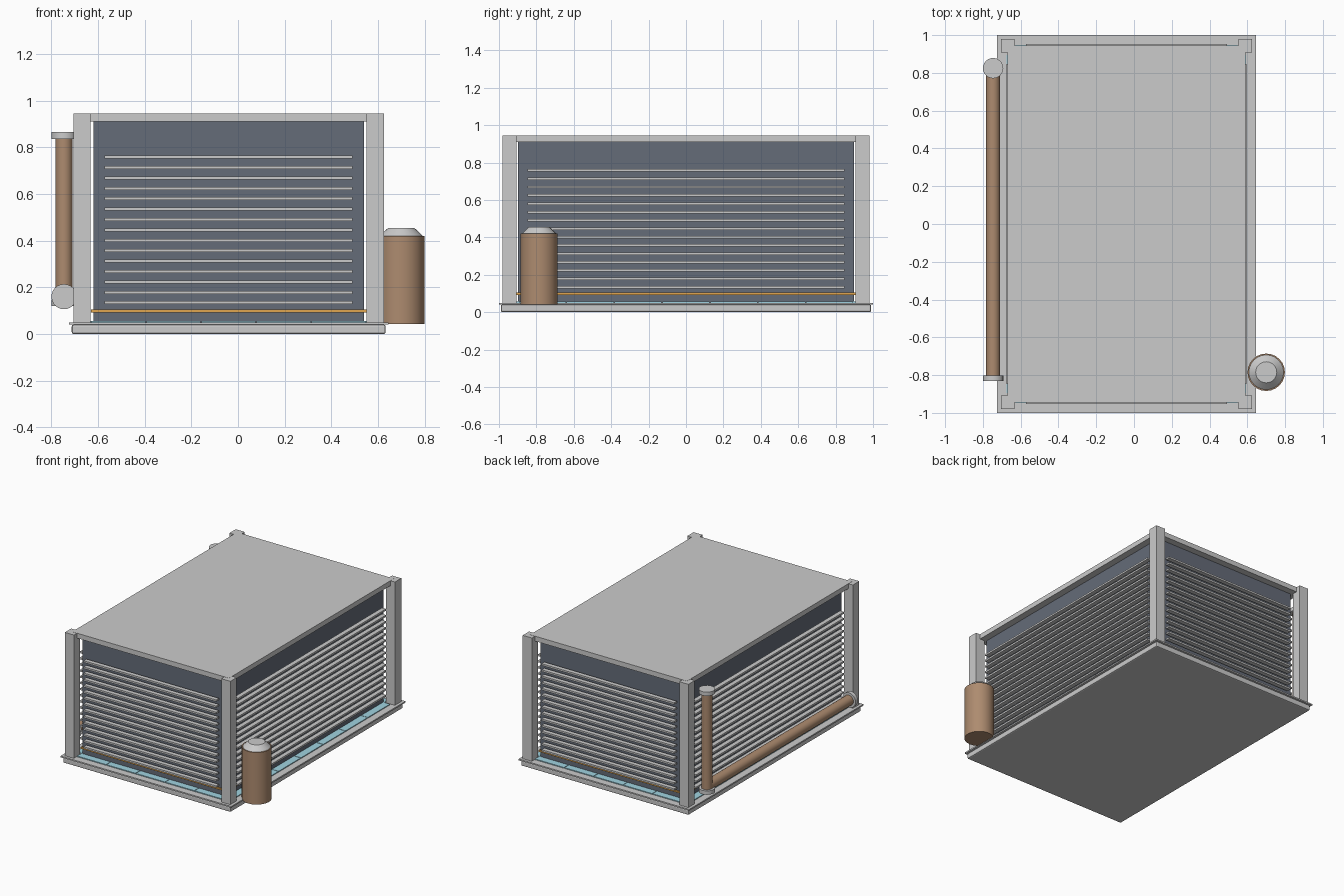
import bpy
from mathutils import Vector

if "Cube" in bpy.data.objects:
    bpy.data.objects.remove(bpy.data.objects["Cube"])

CX = -0.04  # cabinet centre in x (pipes and tank sit outside it)


def material(name, rgb):
    m = bpy.data.materials.new(name)
    m.diffuse_color = (*rgb, 1)
    m.use_nodes = True
    m.node_tree.nodes["Principled BSDF"].inputs["Base Color"].default_value = m.diffuse_color
    return m


DARK = material("dark_panel", (0.13, 0.15, 0.19))
COPPER = material("copper", (0.42, 0.26, 0.16))
TRIM = material("orange_trim", (0.75, 0.38, 0.08))
BLUE = material("pale_blue", (0.35, 0.65, 0.75))


def box(name, x, y, z, mat=None, bevel=0):
    lo, hi = Vector((x[0], y[0], z[0])), Vector((x[1], y[1], z[1]))
    bpy.ops.mesh.primitive_cube_add(size=1, location=(lo + hi) / 2)
    o = bpy.context.object
    o.name = name
    o.scale = hi - lo
    bpy.ops.object.transform_apply(location=False, rotation=False, scale=True)
    if mat:
        o.data.materials.append(mat)
    if bevel:
        b = o.modifiers.new("bevel", 'BEVEL')
        b.width = bevel
        b.segments = 2
    return o


def tube(name, start, end, r1, r2=None, mat=None):
    a, b = Vector(start), Vector(end)
    bpy.ops.mesh.primitive_cone_add(vertices=24, radius1=r1, radius2=r2 or r1,
                                    depth=(b - a).length, location=(a + b) / 2)
    o = bpy.context.object
    o.name = name
    o.rotation_euler = (b - a).to_track_quat('Z', 'Y').to_euler()
    if mat:
        o.data.materials.append(mat)
    bpy.ops.object.shade_smooth_by_angle()
    return o


def span(centre, half):
    return (centre - half, centre + half)


def side(centre, sign, inner, outer):
    return tuple(sorted((centre + sign * inner, centre + sign * outer)))


# Base tray and flange
box("base", span(CX, 0.673), span(0, 0.99), (0, 0.04), bevel=0.008)
box("base_flange", span(CX, 0.685), span(0, 1.0), (0.04, 0.05))

# Inner cabinet, orange trim band and roof
box("cabinet_panel", span(CX, 0.58), span(0, 0.897), (0.05, 0.91), DARK)
box("trim_band", span(CX, 0.59), span(0, 0.907), (0.093, 0.104), TRIM)
box("roof", span(CX, 0.63), span(0, 0.946), (0.91, 0.946))

# Corner posts
for sx in (-1, 1):
    for sy in (-1, 1):
        box("corner_post", side(CX, sx, 0.592, 0.665),
            side(0, sy, 0.907, 0.98), (0.05, 0.945))

# Louvre slats on all four sides, and pale blue sill tiles below them
for s in (-1, 1):
    for i in range(15):
        z = span(0.134 + i * 0.0446, 0.0065)
        box("end_slat", span(CX, 0.532), side(0, s, 0.922, 0.954), z)
        box("side_slat", side(CX, s, 0.603, 0.635), span(0, 0.848), z)
    for i in range(5):
        c = (i - 2) * 0.236
        box("end_sill", span(CX + c, 0.116), side(0, s, 0.89, 0.948),
            (0.05, 0.056), BLUE)
    for i in range(7):
        c = (i - 3) * 0.256
        box("side_sill", side(CX, s, 0.575, 0.634), span(c, 0.126),
            (0.05, 0.056), BLUE)

# Tank at the front right corner
tube("tank", (0.7, -0.785, 0.042), (0.7, -0.785, 0.42), 0.099, mat=COPPER)
tube("tank_cap", (0.7, -0.785, 0.42), (0.7, -0.785, 0.455), 0.092, 0.056)

# Pipes along the left side with end collars
PX, PY, PZ = -0.746, 0.825, 0.16
tube("vertical_pipe", (PX, PY, PZ - 0.03), (PX, PY, 0.84), 0.037, mat=COPPER)
tube("horizontal_pipe", (PX, -0.81, PZ), (PX, PY, PZ), 0.037, mat=COPPER)
tube("top_collar", (PX, PY, 0.837), (PX, PY, 0.865), 0.054)
tube("bottom_collar", (PX, PY, 0.12), (PX, PY, 0.148), 0.054)
tube("front_collar", (PX, -0.83, PZ), (PX, -0.802, PZ), 0.054)
